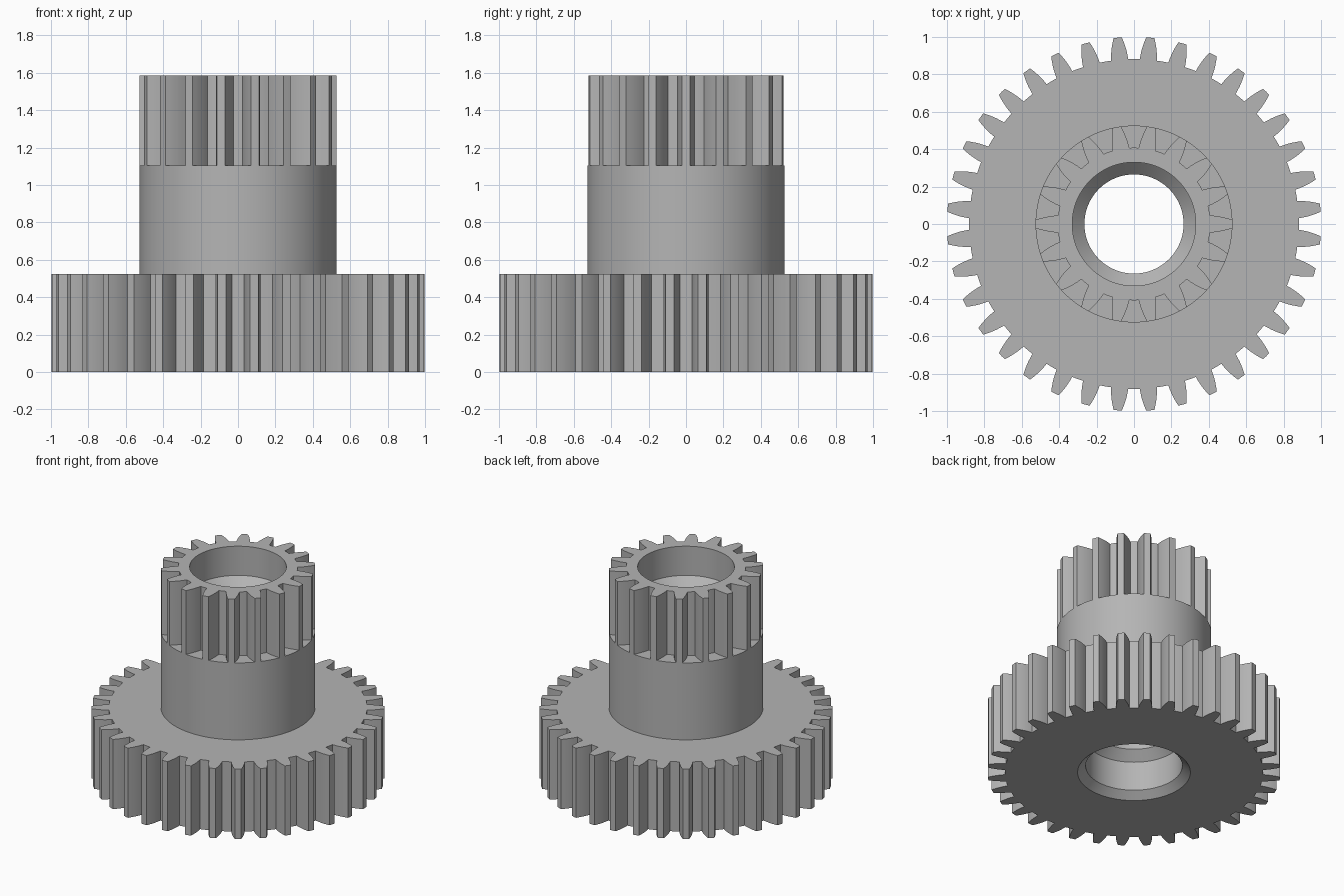
import bpy, bmesh
from math import pi, cos, sin

cube = bpy.data.objects.get("Cube")
if cube:
    bpy.data.objects.remove(cube)

steel = bpy.data.materials.new("grey steel")
steel.use_nodes = True
GREY = (0.46, 0.46, 0.46, 1)
steel.diffuse_color = GREY
steel.node_tree.nodes["Principled BSDF"].inputs["Base Color"].default_value = GREY

MODULE = 2 / 38          # shared tooth size of both gears
BORE, COUNTERBORE, MOUTH = 0.265, 0.33, 0.385


def gear_outline(teeth, phase):
    """Polar points (angle, radius) with curved tooth flanks."""
    tip = MODULE * (teeth / 2 + 1)
    root = MODULE * (teeth / 2 - 1.25)
    depth = tip - root
    flank = []
    for t in (0, 0.2, 0.4, 0.6, 0.8, 1):
        r = root + depth * t
        half_width = 0.046 - 0.006 * t - 0.018 * t * t
        flank.append((half_width / r, r))
    pitch = 2 * pi / teeth
    gap = pitch / 2 - flank[0][0]
    half = flank + [(0, tip)]
    valley = [(pitch / 2 - gap * k, root) for k in (0, 0.35, 0.7)]
    rising = [(-a, r) for a, r in valley + half]
    falling = [(a, r) for a, r in reversed(valley[1:] + flank)]
    return [(phase + i * pitch + a, r)
            for i in range(teeth) for a, r in rising + falling]


def circle_outline(radius, count=144):
    return [(2 * pi * i / count, radius) for i in range(count)]


def build_ring(name, outline, bottom, top, bore):
    """Extrude an outline around a bore given as (radius, z) from top down."""
    bm = bmesh.new()

    def loop(points, z):
        return [bm.verts.new((r * cos(a), r * sin(a), z)) for a, r in points]

    loops = [loop(outline, bottom), loop(outline, top)]
    loops += [loop([(a, r) for a, _ in outline], z) for r, z in bore]
    n = len(outline)
    for lower, upper in zip(loops, loops[1:] + loops[:1]):
        for i in range(n):
            j = (i + 1) % n
            bm.faces.new((lower[i], lower[j], upper[j], upper[i]))
    bmesh.ops.recalc_face_normals(bm, faces=bm.faces)
    mesh = bpy.data.meshes.new(name)
    bm.to_mesh(mesh)
    bm.free()
    mesh.materials.append(steel)
    obj = bpy.data.objects.new(name, mesh)
    bpy.context.collection.objects.link(obj)
    bpy.ops.object.select_all(action="DESELECT")
    obj.select_set(True)
    bpy.context.view_layer.objects.active = obj
    bpy.ops.object.shade_smooth_by_angle(angle=pi / 7)
    return obj


BASE_TOP, COLLAR_TOP, TOP = 0.525, 1.105, 1.585

# Wide gear with a chamfered mouth and counterbore below
build_ring("large_gear", gear_outline(36, pi / 36), 0, BASE_TOP,
           [(BORE, BASE_TOP), (BORE, 0.335), (COUNTERBORE, 0.27),
            (COUNTERBORE, 0.05), (MOUTH, 0)])

# Plain round collar
build_ring("collar", circle_outline(MODULE * 10), BASE_TOP, COLLAR_TOP,
           [(BORE, COLLAR_TOP), (BORE, BASE_TOP)])

# Narrow gear with a conical seat in its counterbore
build_ring("small_gear", gear_outline(18, 0), COLLAR_TOP, TOP,
           [(COUNTERBORE, TOP), (COUNTERBORE, 1.365), (BORE, 1.3),
            (BORE, COLLAR_TOP)])
